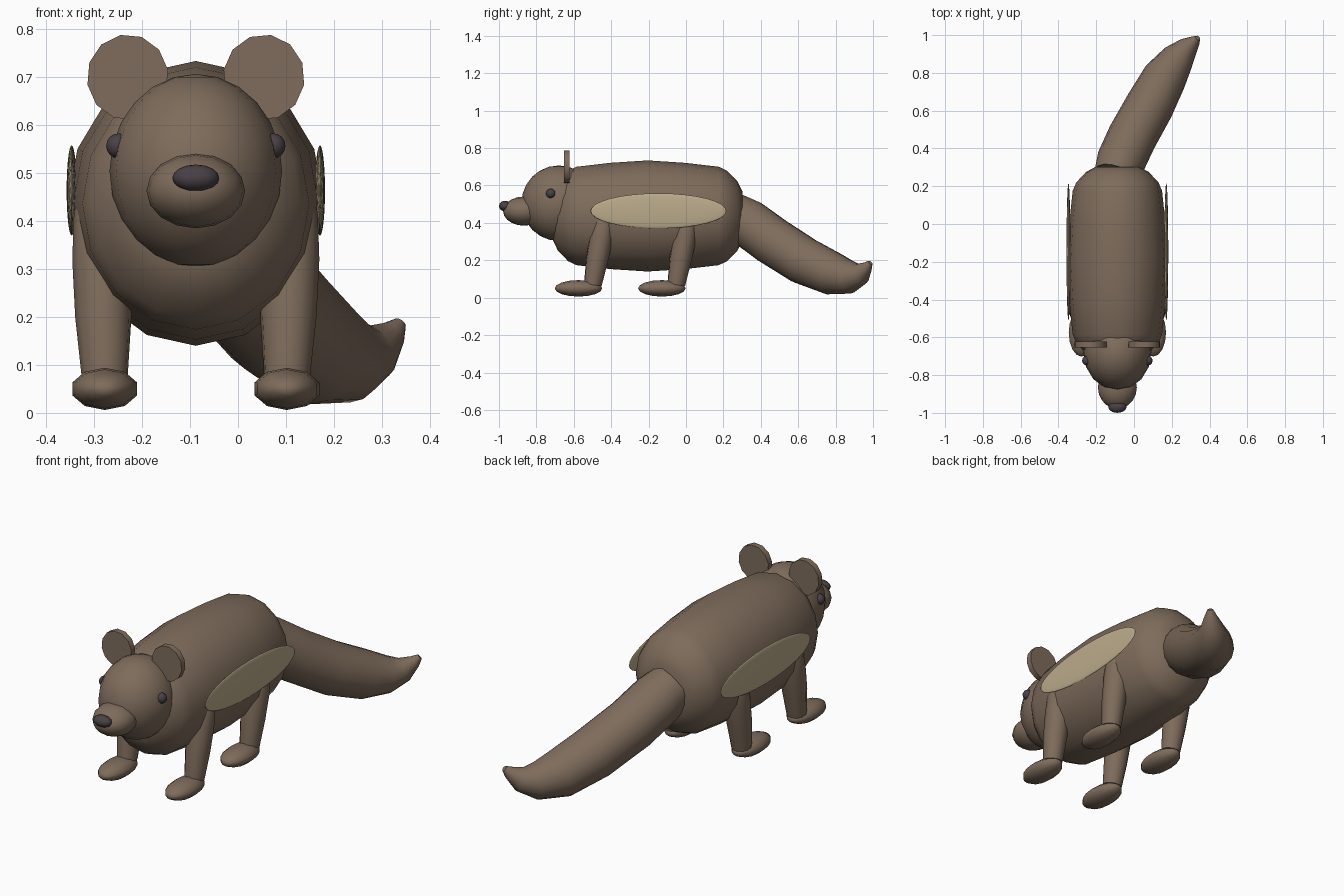
import bpy
import bmesh
from math import cos, sin, pi, radians
from mathutils import Vector, Matrix

if "Cube" in bpy.data.objects:
    bpy.data.objects.remove(bpy.data.objects["Cube"])

MID = -0.088  # the animal's centre line in x


def material(name, rgb):
    mat = bpy.data.materials.new(name)
    mat.use_nodes = True
    colour = (*rgb, 1)
    mat.diffuse_color = colour
    mat.node_tree.nodes["Principled BSDF"].inputs["Base Color"].default_value = colour
    return mat


brown = material("brown_fur", (0.21, 0.15, 0.106))
cream = material("cream_fur", (0.5, 0.41, 0.26))
dark = material("dark_grey", (0.066, 0.052, 0.06))


def finish(name, bm, mat, angle=60):
    bmesh.ops.recalc_face_normals(bm, faces=bm.faces)
    mesh = bpy.data.meshes.new(name)
    bm.to_mesh(mesh)
    bm.free()
    mesh.materials.append(mat)
    obj = bpy.data.objects.new(name, mesh)
    bpy.context.collection.objects.link(obj)
    bpy.ops.object.select_all(action="DESELECT")
    obj.select_set(True)
    bpy.context.view_layer.objects.active = obj
    bpy.ops.object.shade_smooth_by_angle(angle=radians(angle))
    return obj


def ellipsoid(name, centre, half, mat, segments=16, rings=10, along_y=False):
    bm = bmesh.new()
    bmesh.ops.create_uvsphere(bm, u_segments=segments, v_segments=rings, radius=1)
    if along_y:
        bmesh.ops.rotate(bm, verts=bm.verts, matrix=Matrix.Rotation(pi / 2, 3, "X"))
    bmesh.ops.scale(bm, verts=bm.verts, vec=half)
    bmesh.ops.translate(bm, verts=bm.verts, vec=centre)
    return finish(name, bm, mat)


def loft(name, stations, mat, segments=16, flatten=1.0):
    """Join rings of (x, y, z, radius) into a closed tube."""
    bm = bmesh.new()
    points = [Vector(s[:3]) for s in stations]
    rings = []
    for i, (p, s) in enumerate(zip(points, stations)):
        tangent = points[min(i + 1, len(points) - 1)] - points[max(i - 1, 0)]
        turn = tangent.to_track_quat("Z", "Y")
        ring = []
        for k in range(segments):
            a = 2 * pi * k / segments
            ring.append(bm.verts.new(p + turn @ Vector((cos(a) * s[3] * flatten, sin(a) * s[3], 0))))
        rings.append(ring)
    for a, b in zip(rings, rings[1:]):
        for k in range(segments):
            n = (k + 1) % segments
            bm.faces.new((a[k], a[n], b[n], b[k]))
    bm.faces.new(rings[0])
    bm.faces.new(rings[-1])
    return finish(name, bm, mat)


# Barrel body, the same towards front and back
half_body = [(0, 0.297), (0.2, 0.284), (0.38, 0.263), (0.425, 0.242), (0.48, 0.185), (0.507, 0.13)]
profile = [(-d, r) for d, r in reversed(half_body[1:])] + half_body
loft("body", [(MID, d - 0.205, 0.437, r) for d, r in profile], brown, flatten=0.9)

# Head, muzzle and nose
ellipsoid("head", (MID, -0.68, 0.505), (0.18, 0.2, 0.202), brown, 16, 12)
ellipsoid("muzzle", (MID, -0.865, 0.463), (0.103, 0.113, 0.078), brown, along_y=True)
ellipsoid("nose", (MID, -0.968, 0.49), (0.049, 0.032, 0.028), dark, 12, 8)

# Drooping tail swinging to the left with an upturned tip
loft("tail", [
    (-0.1, 0.25, 0.45, 0.115),
    (-0.07, 0.33, 0.40, 0.13),
    (-0.01, 0.46, 0.305, 0.131),
    (0.085, 0.63, 0.197, 0.129),
    (0.165, 0.78, 0.13, 0.117),
    (0.235, 0.88, 0.11, 0.088),
    (0.285, 0.935, 0.128, 0.058),
    (0.322, 0.968, 0.165, 0.03),
    (0.338, 0.985, 0.187, 0.014),
], brown)

for side, label in ((1, "left"), (-1, "right")):
    ellipsoid(f"{label}_eye", (MID + side * 0.161, -0.723, 0.557), (0.026, 0.026, 0.026), dark, 12, 8)

    # Flat round ears
    bm = bmesh.new()
    bmesh.ops.create_cone(bm, cap_ends=True, segments=12, radius1=0.087, radius2=0.087, depth=0.03)
    place = Matrix.Translation((MID + side * 0.142, -0.638, 0.70))
    spin = Matrix.Rotation(side * radians(10), 4, "Y")
    tall = Matrix.Diagonal((0.98, 1, 1.03, 1))
    bmesh.ops.transform(bm, verts=bm.verts, matrix=place @ tall @ spin @ Matrix.Rotation(pi / 2, 4, "X"))
    finish(f"{label}_ear", bm, brown, 35)

    # Thin pale flank patch
    ellipsoid(f"{label}_flank_patch", (MID + side * 0.259, -0.147, 0.464),
              (0.0105, 0.363, 0.094), cream, 32, 16, along_y=True)

    # Legs leaning forward, with long low paws
    for end, foot in (("front", -0.498), ("rear", -0.052)):
        shape = [(0.2, 0.075, 0.475, 0.03), (0.197, 0.062, 0.42, 0.058), (0.195, 0.045, 0.32, 0.063),
                 (0.193, 0.022, 0.2, 0.059), (0.19, 0, 0.07, 0.048)]
        loft(f"{label}_{end}_leg", [(MID + side * x, foot + y, z, r) for x, y, z, r in shape],
             brown, segments=12)
        ellipsoid(f"{label}_{end}_paw", (MID + side * 0.19, foot - 0.077, 0.05),
                  (0.071, 0.127, 0.044), brown, 10, 8, along_y=True)
